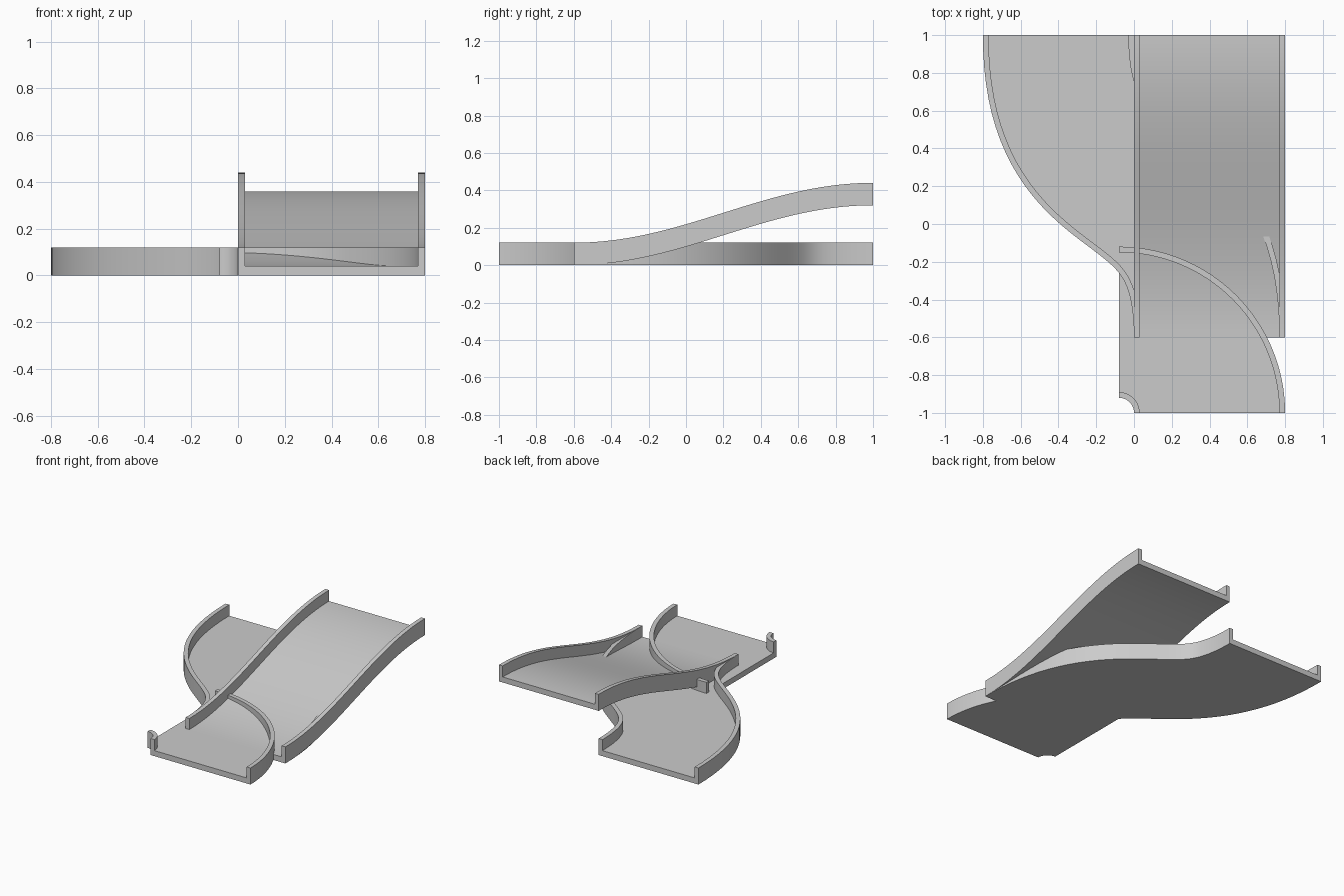
import bpy, bmesh, math
from mathutils import Vector, geometry

cube = bpy.data.objects.get("Cube")
if cube:
    bpy.data.objects.remove(cube, do_unlink=True)

grey = bpy.data.materials.new("light grey plastic")
grey.use_nodes = True
GREY = (0.6, 0.6, 0.6, 1)
grey.diffuse_color = GREY
grey.node_tree.nodes["Principled BSDF"].inputs["Base Color"].default_value = GREY

HALF, WALL, FLOOR, RIM = 0.4, 0.03, 0.04, 0.12
IN = HALF - WALL

# U-shaped channel section: (offset to the right of travel, height)
CHANNEL = [(-HALF, 0), (HALF, 0), (HALF, RIM), (IN, RIM),
           (IN, FLOOR), (-IN, FLOOR), (-IN, RIM), (-HALF, RIM)]


def sweep(name, stations):
    """Carry the channel section along (centre, right direction) stations."""
    bm = bmesh.new()
    rings = [[bm.verts.new(c + r * u + Vector((0, 0, h))) for u, h in CHANNEL]
             for c, r in stations]
    n = len(CHANNEL)
    for a, b in zip(rings, rings[1:]):
        for i in range(n):
            j = (i + 1) % n
            bm.faces.new((a[i], a[j], b[j], b[i]))
    bm.faces.new(rings[0][::-1])
    bm.faces.new(rings[-1])
    bmesh.ops.recalc_face_normals(bm, faces=bm.faces)
    mesh = bpy.data.meshes.new(name)
    bm.to_mesh(mesh)
    bm.free()
    mesh.materials.append(grey)
    obj = bpy.data.objects.new(name, mesh)
    bpy.context.collection.objects.link(obj)
    bpy.ops.object.select_all(action='DESELECT')
    obj.select_set(True)
    bpy.context.view_layer.objects.active = obj
    bpy.ops.object.shade_smooth_by_angle(angle=math.radians(30))
    return obj


STEPS = 40

# Straight lane rising in a gentle S
sweep("ramp_lane", [
    (Vector((0.4, -0.6 + 1.6 * i / STEPS, 0.16 * (1 - math.cos(math.pi * i / STEPS)))),
     Vector((1, 0, 0))) for i in range(STEPS + 1)])

# Flat lane swerving to the back left
path = geometry.interpolate_bezier(
    Vector((0.4, -0.6, 0)), Vector((0.4, 0.4, 0)),
    Vector((-0.4, 0, 0)), Vector((-0.4, 1, 0)), STEPS + 1)
swerve = []
for i, p in enumerate(path):
    if i in (0, STEPS):
        right = Vector((1, 0, 0))
    else:
        t = (path[i + 1] - path[i - 1]).normalized()
        right = Vector((t.y, -t.x, 0))
    swerve.append((p, right))
sweep("swerve_lane", swerve)

# Flat quarter turn from the front to the left edge
pivot = Vector((-0.08, -1, 0))
turn = []
for i in range(STEPS + 1):
    a = math.pi / 2 * i / STEPS
    out = Vector((math.cos(a), math.sin(a), 0))
    turn.append((pivot + out * 0.48, out))
sweep("quarter_turn_lane", turn)
